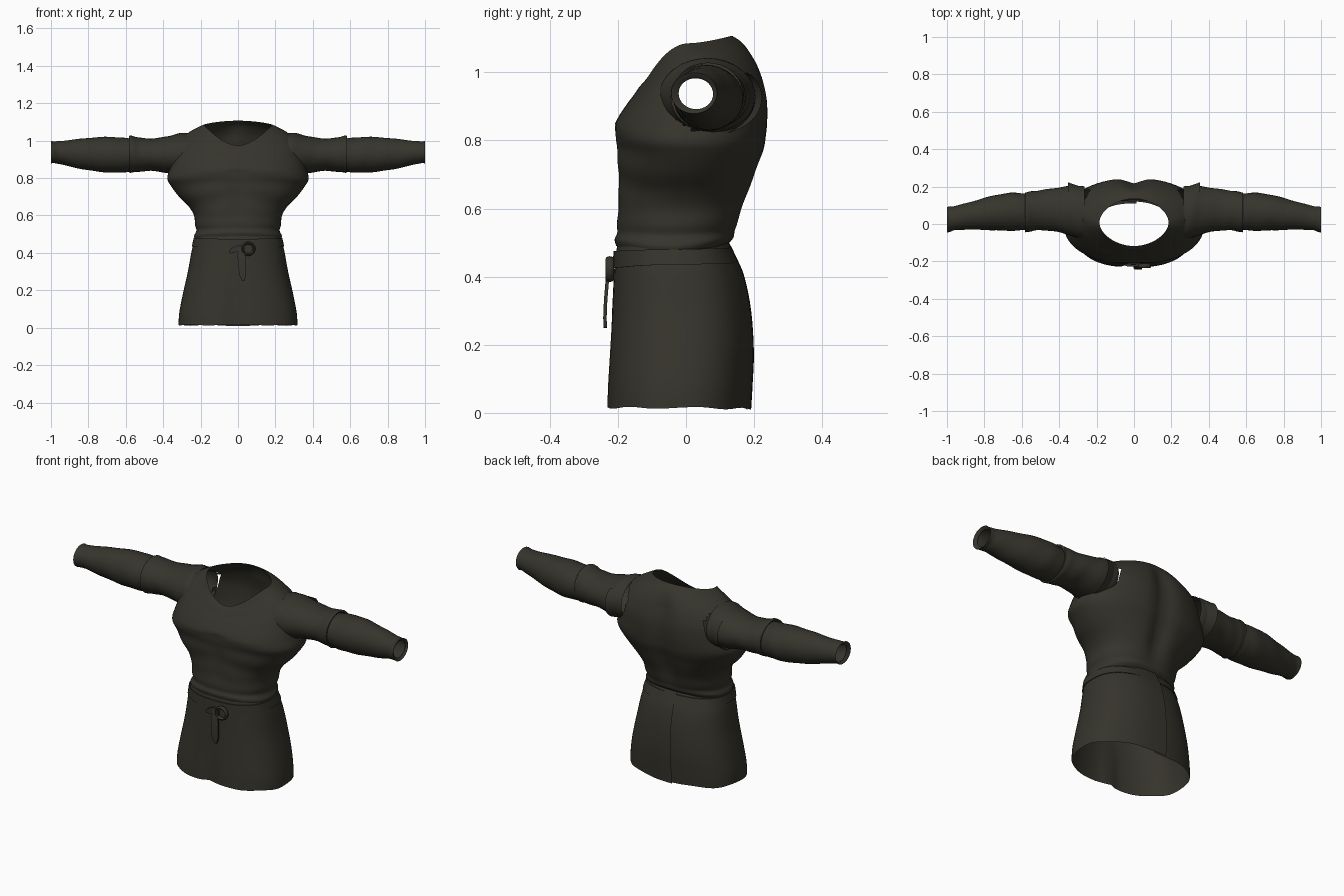
import bpy, bmesh, math
from mathutils import Vector

if "Cube" in bpy.data.objects:
    bpy.data.objects.remove(bpy.data.objects["Cube"])

cloth = bpy.data.materials.new("dark_olive_cloth")
cloth.diffuse_color = (0.036, 0.034, 0.025, 1)
cloth.use_nodes = True
cloth.node_tree.nodes["Principled BSDF"].inputs["Base Color"].default_value = cloth.diffuse_color


def finish(name, bm, angle=50):
    bmesh.ops.recalc_face_normals(bm, faces=bm.faces)
    me = bpy.data.meshes.new(name)
    bm.to_mesh(me)
    bm.free()
    me.materials.append(cloth)
    ob = bpy.data.objects.new(name, me)
    bpy.context.collection.objects.link(ob)
    bpy.ops.object.select_all(action='DESELECT')
    ob.select_set(True)
    bpy.context.view_layer.objects.active = ob
    bpy.ops.object.shade_smooth_by_angle(angle=math.radians(angle))
    return ob


def smooth_rows(rows, steps):
    """Catmull-Rom interpolation of profile rows."""
    out = []
    for i in range(len(rows) - 1):
        a, b = rows[max(i - 1, 0)], rows[i]
        c, d = rows[i + 1], rows[min(i + 2, len(rows) - 1)]
        for k in range(steps):
            t = k / steps
            out.append([0.5 * (2 * q + (r - p) * t + (2 * p - 5 * q + 4 * r - s) * t * t
                               + (3 * q - p - 3 * r + s) * t ** 3)
                        for p, q, r, s in zip(a, b, c, d)])
    return out + [list(rows[-1])]


def skin(rings, closed=True):
    bm = bmesh.new()
    vs = [[bm.verts.new(p) for p in ring] for ring in rings]
    n = len(vs[0])
    for a, b in zip(vs, vs[1:]):
        for i in range(n if closed else n - 1):
            j = (i + 1) % n
            bm.faces.new((a[i], a[j], b[j], b[i]))
    return bm


def power(v, e):
    return math.copysign(abs(v) ** e, v)


def body_point(row, a, e=0.88, off=0.0):
    """Point on a rounded body ring: half width, front y, back y, front/side/back z."""
    w, yf, yb, zf, zs, zb = row
    c, s = power(math.cos(a), e), power(math.sin(a), e)
    y = (yf + yb) / 2 + ((yb - yf) / 2 + off) * s
    z = zs + ((zb if s > 0 else zf) - zs) * abs(s) ** (2.0 if s < 0 else 1.5)
    return Vector(((w + off) * c, y, z))


TAU = 2 * math.pi
SEG = 72

# torso with open V neck, spine groove and armholes
torso_rows = [
    (.225, -.205, .128, .49, .465, .50),
    (.235, -.210, .142, .51, .49, .515),
    (.222, -.203, .148, .53, .52, .535),
    (.230, -.205, .158, .56, .55, .56),
    (.235, -.202, .174, .61, .60, .61),
    (.265, -.200, .194, .66, .65, .66),
    (.315, -.203, .214, .72, .70, .72),
    (.360, -.203, .232, .77, .76, .77),
    (.378, -.211, .239, .81, .80, .81),
    (.362, -.208, .244, .85, .86, .86),
    (.340, -.178, .243, .90, .93, .92),
    (.312, -.152, .230, .935, 1.0, .985),
    (.265, -.137, .210, .957, 1.043, 1.035),
    (.222, -.127, .177, .967, 1.068, 1.08),
    (.185, -.118, .135, .975, 1.085, 1.107),
]
rings = []
for row in smooth_rows(torso_rows, 4):
    ring = []
    top = max(0, min(1, (row[4] - .95) / .13))
    for i in range(SEG):
        p = body_point(row, TAU * i / SEG, .88 + .2 * top)
        fade = max(0, min(1, (p.z - .5) / .15)) * max(0, min(1, (1.1 - p.z) / .1))
        if p.y > 0:                                   # spine groove
            p.y -= .028 * fade * math.exp(-(p.x / .05) ** 2)
        elif p.z < .85:                               # shallow chest groove and folds
            p.y += .008 * fade * math.exp(-(p.x / .04) ** 2)
            p.y += .002 * fade * math.sin(p.z * 55 + abs(p.x) * 14)
        ring.append(p)
    rings.append(ring)
bm = skin(rings)
holes = []
for f in bm.faces:
    m = f.calc_center_median()
    if abs(m.x) > .24 and ((m.y - .07) / .12) ** 2 + ((m.z - .925) / .095) ** 2 < 1:
        holes.append(f)
bmesh.ops.delete(bm, geom=holes, context='FACES')
finish("torso", bm)

# skirt, a wrapped strip whose ends overlap at the back
skirt_rows = [
    (.318, -.232, .180, .015, .015, .012),
    (.314, -.230, .184, .08, .08, .08),
    (.295, -.224, .188, .18, .18, .18),
    (.268, -.217, .180, .30, .30, .30),
    (.250, -.212, .160, .40, .40, .40),
    (.236, -.208, .135, .455, .455, .46),
    (.222, -.200, .110, .50, .50, .51),
]
rings = []
for row in smooth_rows(skirt_rows, 4):
    ring = []
    for i in range(SEG + 1):
        t = i / SEG
        a = math.pi / 2 - .03 + (TAU + .12) * t
        p = body_point(row, a, .82, .012 * max(0, 1 - (1 - t) * 9) if t > .5 else 0)
        low = max(0, 1 - p.z / .3)
        if p.y < 0:                                   # front pleat
            p.y += .022 * low * math.exp(-((p.x + .02) / .035) ** 2)
        p.z += .003 * low * math.sin(a * 7)
        ring.append(p)
    rings.append(ring)
finish("skirt", skin(rings, False))

# belt band, thin and closed, sitting just outside the skirt
low = (.243, -.211, .147, .425, .435, .44)
high = (.231, -.207, .126, .475, .48, .485)
rings = [[body_point(r, TAU * i / SEG, .82, o) for i in range(SEG)]
         for r, o in ((low, 0), (low, .004), (high, .006), (high, 0))]
finish("belt", skin(rings), 35)


def sleeve(name, rows, side):
    """Tube along x from rows of x, y low, y high, z low, z high."""
    rings = []
    for k, (x, y0, y1, z0, z1) in enumerate(smooth_rows(rows, 4)):
        ring = []
        for i in range(32):
            a = TAU * i / 32
            r = 1 + .012 * math.sin(k * 1.1 + 2 * a)
            ring.append((side * x, (y0 + y1) / 2 + (y1 - y0) / 2 * r * math.cos(a),
                         (z0 + z1) / 2 + (z1 - z0) / 2 * r * math.sin(a)))
        rings.append(ring)
    finish(name, skin(rings))


upper = [
    (.265, -.080, .200, .815, 1.042),
    (.31, -.073, .205, .815, 1.040),
    (.37, -.052, .200, .825, 1.025),
    (.45, -.036, .188, .838, 1.012),
    (.52, -.034, .178, .835, 1.015),
    (.565, -.042, .172, .830, 1.026),
    (.583, -.044, .168, .830, 1.026),
    (.580, -.034, .158, .840, 1.015),
]
lower = [
    (.545, -.030, .155, .840, 1.010),
    (.60, -.034, .165, .832, 1.014),
    (.67, -.036, .166, .829, 1.020),
    (.76, -.033, .150, .836, 1.018),
    (.86, -.030, .122, .853, 1.008),
    (.95, -.032, .098, .874, .998),
    (.985, -.042, .092, .880, .996),
    (1.0, -.044, .092, .879, .998),
    (.988, -.022, .080, .892, .982),
]
for side, tag in ((1, "right"), (-1, "left")):
    sleeve("upper_sleeve_" + tag, upper, side)
    sleeve("forearm_sleeve_" + tag, lower, side)

# torso edge that stands off slightly behind each shoulder
for side, tag in ((1, "right"), (-1, "left")):
    rings = []
    for x, g in ((.27, -.012), (.315, .004), (.352, .018)):
        ring = []
        for i in range(13):
            u = i / 12
            a = math.radians(-75 + 115 * u)
            h = g * math.sin(math.pi * u) ** .5 if 0 < u < 1 else 0
            ring.append((side * x, .07 + (.136 + h) * math.cos(a), .93 + (.112 + h * .5) * math.sin(a)))
        rings.append(ring)
    finish("armhole_edge_" + tag, skin(rings, False))

# belt ring
rings = []
for i in range(24):
    a = TAU * i / 24
    rings.append([(.055 + (.031 + .007 * math.cos(b)) * math.cos(a), -.224 + .012 * math.sin(b),
                   .422 + (.031 + .007 * math.cos(b)) * math.sin(a))
                  for b in (TAU * j / 8 for j in range(8))])
finish("belt_ring", skin(rings + rings[:1]))


def strap(name, pts, thick):
    """Flat strap through points of x, y, z and half width, running along its path."""
    rings = []
    for i, (x, y, z, w) in enumerate(pts):
        a, b = pts[max(i - 1, 0)], pts[min(i + 1, len(pts) - 1)]
        d = Vector((b[0] - a[0], 0, b[2] - a[2])).normalized()
        n = Vector((-d.z, 0, d.x)) * w
        t = Vector((0, thick / 2, 0))
        c = Vector((x, y, z))
        rings.append([c - n - t, c + n - t, c + n + t, c - n + t])
    bm = skin(rings)
    bmesh.ops.holes_fill(bm, edges=[e for e in bm.edges if e.is_boundary])
    finish(name, bm, 35)


# hanging belt end and the short loop beside the ring
strap("belt_tail", [(.02, -.222, .43, .016), (.018, -.231, .39, .02), (.022, -.236, .33, .022),
                    (.026, -.238, .28, .018), (.028, -.237, .25, .006)], .010)
strap("belt_loop", [(.03, -.220, .425, .014), (.0, -.222, .425, .017), (-.03, -.220, .412, .013),
                    (-.045, -.216, .402, .006)], .012)
